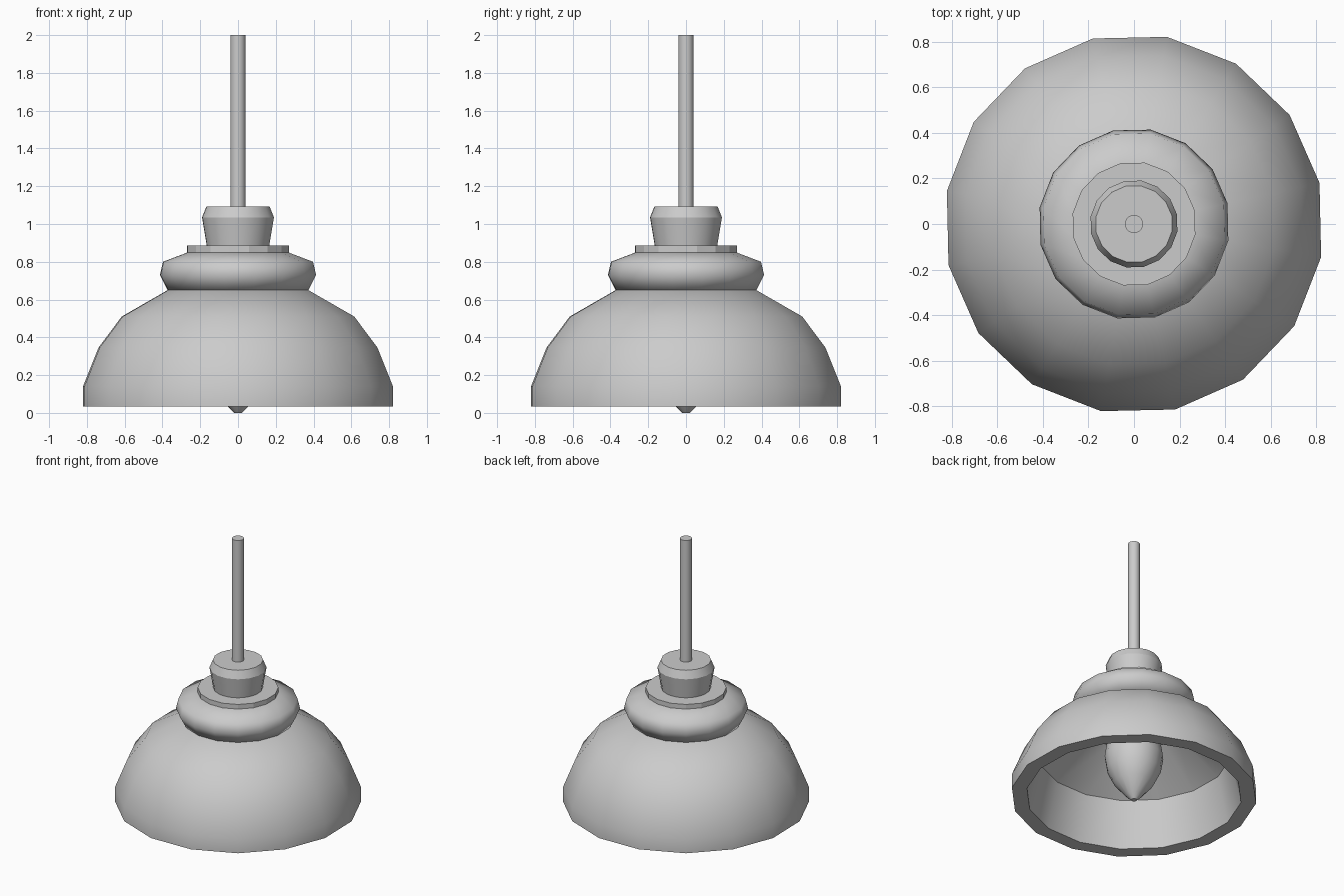
import bpy, bmesh, math

if "Cube" in bpy.data.objects:
    bpy.data.objects.remove(bpy.data.objects["Cube"])

SIDES = 16
OFFSET = math.radians(12.5)


def lathe(name, profile, sharp=30):
    """Spin (radius, z) points around the z axis; open ends are capped flat."""
    bm = bmesh.new()
    rings = []
    for r, z in profile:
        rings.append([bm.verts.new((r * math.cos(OFFSET + math.tau * i / SIDES),
                                    r * math.sin(OFFSET + math.tau * i / SIDES), z))
                      for i in range(SIDES)])
    for a, b in zip(rings, rings[1:]):
        for i in range(SIDES):
            j = (i + 1) % SIDES
            bm.faces.new((a[i], a[j], b[j], b[i]))
    bm.faces.new(rings[0][::-1])
    bm.faces.new(rings[-1])
    bmesh.ops.recalc_face_normals(bm, faces=bm.faces)
    mesh = bpy.data.meshes.new(name)
    bm.to_mesh(mesh)
    bm.free()
    obj = bpy.data.objects.new(name, mesh)
    bpy.context.collection.objects.link(obj)
    bpy.ops.object.select_all(action='DESELECT')
    obj.select_set(True)
    bpy.context.view_layer.objects.active = obj
    bpy.ops.object.shade_smooth_by_angle(angle=math.radians(sharp))
    return obj


# Thick hollow bell: inner ceiling, inner wall, rim, outer dome
lathe("lamp_shade", [(0.34, 0.59), (0.655, 0.37), (0.73, 0.035),
                     (0.833, 0.035), (0.833, 0.14), (0.75, 0.345),
                     (0.625, 0.51), (0.378, 0.65)], 35)

# Bulging ring above the shade
lathe("collar", [(0.378, 0.65), (0.42, 0.73), (0.403, 0.80), (0.27, 0.85)], 65)

# Thin plate and cup-shaped fitting
lathe("cap_plate", [(0.273, 0.85), (0.273, 0.885)], 20)
lathe("socket_cup", [(0.168, 0.885), (0.193, 1.035), (0.17, 1.092)])

# Hanging rod
lathe("hanging_rod", [(0.04, 1.09), (0.04, 2.0)])

# Pointed bulb hanging inside the shade
lathe("bulb", [(0.02, 0.0), (0.055, 0.035), (0.135, 0.13), (0.183, 0.23),
               (0.2, 0.33), (0.185, 0.43), (0.14, 0.52), (0.11, 0.6)], 40)
